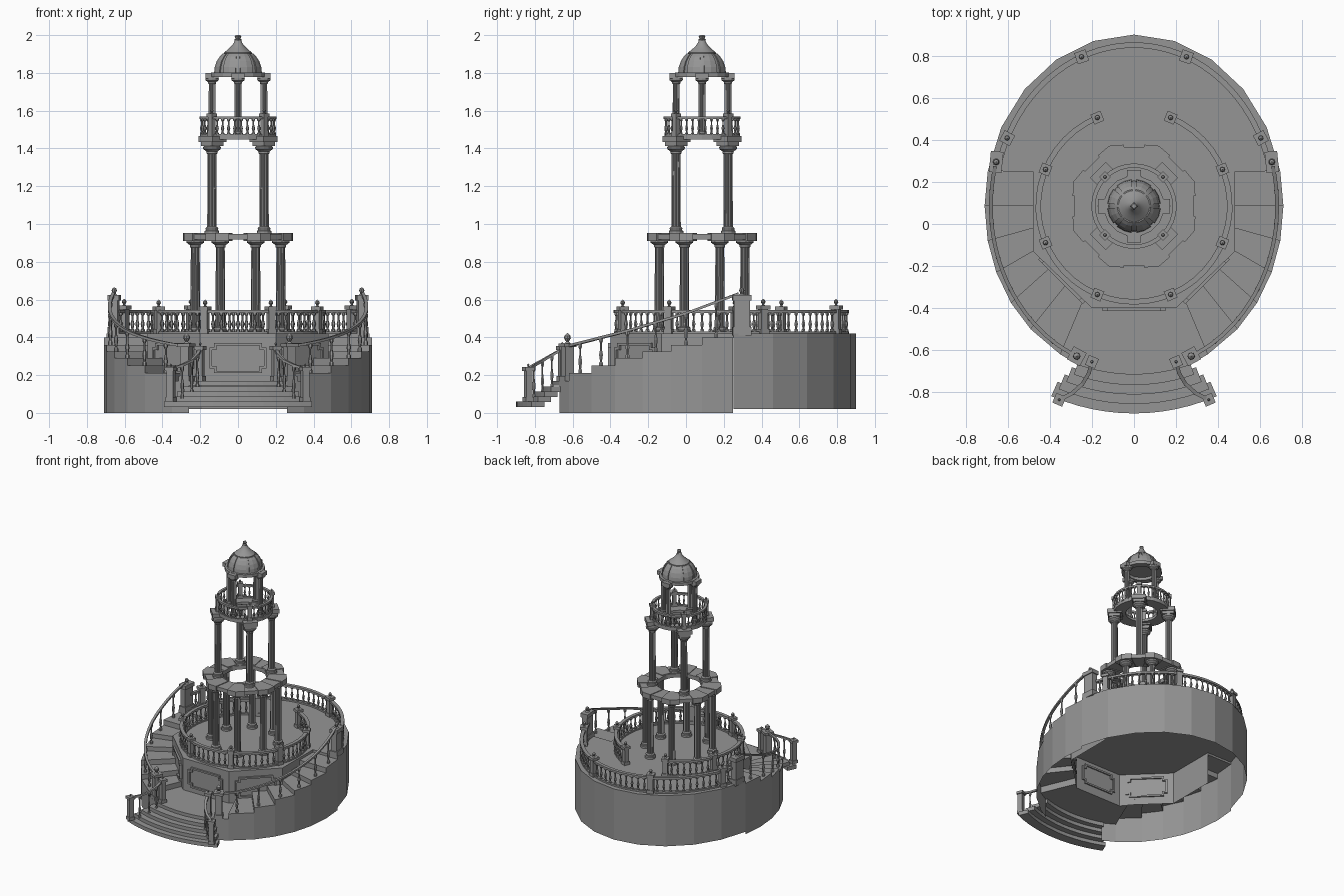
import bpy, bmesh
from math import sin, cos, pi, radians, sqrt, atan2, hypot
from mathutils import Matrix, Vector

if "Cube" in bpy.data.objects:
    bpy.data.objects.remove(bpy.data.objects["Cube"])

CY = 0.085          # tower axis lies at x=0, y=CY
FL = 0.42           # terrace level
stone = bpy.data.materials.new("dark_grey_stone")
stone.diffuse_color = (.3, .3, .3, 1)
stone.use_nodes = True
stone.node_tree.nodes["Principled BSDF"].inputs["Base Color"].default_value = stone.diffuse_color


def finish(name, bm, smooth=False):
    bmesh.ops.recalc_face_normals(bm, faces=bm.faces)
    me = bpy.data.meshes.new(name)
    bm.to_mesh(me)
    bm.free()
    me.materials.append(stone)
    ob = bpy.data.objects.new(name, me)
    bpy.context.collection.objects.link(ob)
    if smooth:
        bpy.ops.object.select_all(action='DESELECT')
        ob.select_set(True)
        bpy.context.view_layer.objects.active = ob
        bpy.ops.object.shade_smooth_by_angle(angle=radians(35))


def skin(bm, loops, wrap=False):
    rows = [[bm.verts.new(p) for p in lp] for lp in loops]
    for a, b in list(zip(rows, rows[1:])) + ([(rows[-1], rows[0])] if wrap else []):
        for i in range(len(a)):
            j = (i + 1) % len(a)
            bm.faces.new((a[i], a[j], b[j], b[i]))
    if not wrap:
        bm.faces.new(rows[0][::-1])
        bm.faces.new(rows[-1])


def lathe(bm, prof, x, y, z=0, n=10, flute=0):
    skin(bm, [[(x + r * (1 - flute * (i % 2)) * cos(2 * pi * i / n),
                y + r * (1 - flute * (i % 2)) * sin(2 * pi * i / n), z + h)
               for i in range(n)] for r, h in prof])


def prism(bm, poly, z0, z1):
    skin(bm, [[(x, y, z) for x, y in poly] for z in (z0, z1)])


def ring(bm, outer, inner, z0, z1, M=Matrix()):
    loops = [(outer, z0), (outer, z1), (inner, z1), (inner, z0)]
    skin(bm, [[M @ Vector((x, y, z)) for x, y in lp] for lp, z in loops], wrap=True)


def box(bm, x, y, z0, z1, w, d, a=0):
    c, s = cos(a), sin(a)
    prism(bm, [(x + u * w / 2 * c - v * d / 2 * s, y + u * w / 2 * s + v * d / 2 * c)
               for u, v in ((-1, -1), (1, -1), (1, 1), (-1, 1))], z0, z1)


def sweep(bm, pts, w, h):
    loops = []
    for i, p in enumerate(pts):
        a, b = pts[max(i - 1, 0)], pts[min(i + 1, len(pts) - 1)]
        l = hypot(b[0] - a[0], b[1] - a[1])
        nx, ny = -(b[1] - a[1]) / l * w / 2, (b[0] - a[0]) / l * w / 2
        loops.append([(p[0] + s * nx, p[1] + s * ny, p[2] + t) for s, t in ((-1, 0), (1, 0), (1, h), (-1, h))])
    skin(bm, loops)


def wall(bm, pts, z0, z1):
    for a, b in zip(pts, pts[1:]):
        bm.faces.new([bm.verts.new(p) for p in ((*a, z0), (*b, z0), (*b, z1), (*a, z1))])


def ell(deg, rx, ry):
    return rx * cos(radians(deg)), CY + ry * sin(radians(deg))


def circ(r, n, off=0.0):
    return [ell(360 * (i + off) / n, r, r) for i in range(n)]


def ell_x(y, rx=0.71, ry=0.81):
    return rx * sqrt(max(0, 1 - ((y - CY) / ry) ** 2))


def baluster(bm, x, y, z0, z1, r=0.01):
    h = z1 - z0
    lathe(bm, [(r, 0), (r, .1 * h), (r * .5, .16 * h), (r, .4 * h), (r * .45, .62 * h),
               (r * .45, .82 * h), (r, .9 * h), (r, h)], x, y, z0, 6)


def post(bm, x, y, z0, z1, w, a=0, b=0.012):
    box(bm, x, y, z0, z0 + .025, w * 1.25, w * 1.25, a)
    box(bm, x, y, z0, z1, w, w, a)
    box(bm, x, y, z1 - .012, z1 + .008, w * 1.4, w * 1.4, a)
    lathe(bm, [(b * .9, 0), (b * .4, .5 * b), (b, 1.5 * b), (b * .9, 2.2 * b), (b * .1, 3 * b)], x, y, z1 + .008, 8)


# terrace slab and curved back wall
inner = [(.24, -.36), (.32, -.285), (.40, -.21), (.48, -.13), (.48, -.02), (.48, CY), (.48, .25)]
outer = [(ell_x(y), y) for y in (-.62, -.5, -.375, -.23, -.08, CY, .25)]
back = [ell(11.75 + 15.65 * i, .71, .815) for i in range(11)]
front = [(-.48, .25), (-.48, -.13), (-.2, -.4), (.2, -.4), (.48, -.13), (.48, .25)]
bm = bmesh.new()
prism(bm, front + back, FL - .02, FL)
finish("terrace_floor", bm)
bm = bmesh.new()
wall(bm, back, .02, FL)
finish("back_wall", bm)

# faceted wall under the terrace, with notched panel frames
bm = bmesh.new()
wall(bm, front, .15, FL)
finish("inner_wall", bm)


def notched(w, h, n):
    out = []
    for sx, sy in ((1, 1), (-1, 1), (-1, -1), (1, -1)):
        c = [(w, h - n), (w - n, h - n), (w - n, h)]
        out += [(sx * x, sy * y) for x, y in (c if sx * sy > 0 else c[::-1])]
    return out


bm = bmesh.new()
for x, y, a in ((0, -.4, 0), (.34, -.265, pi / 4), (-.34, -.265, -pi / 4)):
    M = Matrix.Translation((x, y, .29)) @ Matrix.Rotation(a, 4, 'Z') @ Matrix.Rotation(pi / 2, 4, 'X')
    ring(bm, notched(.15, .08, .024), notched(.137, .067, .024), -.01, .014, M)
finish("wall_panel_frames", bm)

# twin curved side stairs
tops = [.21, .25, .29, .325, .36, .40]
bm = bmesh.new()
for s in (-1, 1):
    I = [(s * x, y) for x, y in inner]
    O = [(s * x, y) for x, y in outer]
    for k, z in enumerate(tops):
        prism(bm, [I[k], O[k], O[k + 1], I[k + 1]], z - .015, z)
        wall(bm, [O[k], O[k + 1]], 0, z)
        wall(bm, [I[k], O[k]], (.17 if k == 0 else tops[k - 1]) - .015, z)
    wall(bm, [I[6], O[6]], .385, FL)
    wall(bm, [(s * .26, -.67), O[0]], 0, .17)
finish("side_stairs", bm)

# landing and fan-shaped front steps
bm = bmesh.new()
arc = [(.8 * sin(t * .055), CY - .8 * cos(t * .055)) for t in range(-6, 7)]
prism(bm, [(.2, -.4), (-.2, -.4), (-.24, -.36), (-outer[0][0], -.62)] + arc +
      [(outer[0][0], -.62), (.24, -.36)], .145, .17)
radii = [.985, .94, .895, .85, .81]
for k in range(4):
    pts = []
    t = (.25 + (radii[k] - .8) / .18 * .15) / radii[k]
    for r, d in ((radii[k], 1), (radii[k + 1] - .03, -1)):
        pts += [(r * sin(d * t * i / 6), CY - r * cos(t * i / 6)) for i in range(-6, 7)]
    z = .06 + .027 * k
    prism(bm, pts, z - .03, z)
finish("front_steps_and_landing", bm)

# front flared railings
bm = bmesh.new()
for s in (-1, 1):
    path = [(s * x, y, z) for x, y, z in ((.2, -.655, .33), (.215, -.71, .30), (.245, -.76, .27),
                                          (.295, -.805, .245), (.355, -.835, .225))]
    sweep(bm, path, .018, .014)
    for p in path[1:4]:
        baluster(bm, p[0], p[1], p[2] - .17, p[2] + .003)
    post(bm, s * .355, -.835, .06, .235, .036, s * .4, .006)
    post(bm, s * .2, -.655, .17, .345, .036, s * .4, .007)
    post(bm, s * .272, -.628, .17, .36, .05, s * .5, .018)
finish("front_railings", bm)

# outer stair railings
keys = [(-.63, .345), (-.3, .43), (0, .52), (.28, .625)]


def rail_z(y):
    for (a, za), (b, zb) in zip(keys, keys[1:]):
        if y <= b:
            break
    return za + (zb - za) * (y - a) / (b - a)


bm = bmesh.new()
for s in (-1, 1):
    ys = [-.625 + .05 * i for i in range(19)]
    sweep(bm, [(s * ell_x(y, .68, .78), y, rail_z(y)) for y in ys], .018, .014)
    for k, y in enumerate((-.56, -.45, -.31, -.16, 0, .16)):
        baluster(bm, s * ell_x(y, .68, .78), y, tops[k], rail_z(y) + .003, .012)
    x, y = s * .655, .295
    box(bm, x, y, FL - .01, .455, .06, .1, s * .1)
    box(bm, x, y, FL, .6, .045, .085, s * .1)
    box(bm, x, y, .595, .625, .06, .1, s * .1)
    lathe(bm, [(.016, 0), (.008, .008), (.014, .022), (.012, .032), (.001, .04)], x, y, .625, 8)
finish("stair_railings", bm)


# circular balustrades on the terrace
def balustrade(bm, rx, ry, angs, per):
    path = [ell(angs[0] + (angs[-1] - angs[0]) * i / 40, rx, ry) for i in range(41)]
    sweep(bm, [(*p, FL) for p in path], .024, .012)
    sweep(bm, [(*p, .53) for p in path], .026, .016)
    for a, b in zip(angs, angs[1:]):
        m = max(2, round((b - a) / per))
        for i in range(1, m):
            baluster(bm, *ell(a + (b - a) * i / m, rx, ry), FL + .01, .532, .011)


bm = bmesh.new()
angs = [112.5 + 45 * i for i in range(8)]
balustrade(bm, .455, .455, angs, 5.6)
for a in angs:
    post(bm, *ell(a, .455, .455), FL, .555, .036, radians(a))
finish("inner_balustrade", bm)
bm = bmesh.new()
angs = [17, 25, 68, 112, 155, 163]
balustrade(bm, .665, .765, angs, 4)
for a in angs[1:-1]:
    x, y = ell(a, .665, .765)
    post(bm, x, y, FL, .56, .04, atan2(y - CY, x))
finish("back_balustrade", bm)


# tower columns
def column(bm, x, y, z0, z1, r):
    lathe(bm, [(r * 1.6, 0), (r * 1.6, r * .6), (r * 1.35, r * .8), (r * 1.4, r * 1.3), (r, r * 1.6)], x, y, z0, 12)
    lathe(bm, [(r * 1.05, r * 1.5), (r * .98, z1 - z0 - 1.6 * r)], x, y, z0, 24, .14)
    lathe(bm, [(r, -1.9 * r), (r * 1.2, -1.7 * r), (r * 1.2, -1.3 * r), (r * 1.9, -.8 * r),
               (r * 2, -.3 * r), (r * 1.5, 0)], x, y, z1, 12)


for name, n, off, R, z0, z1, r in (("lower_columns", 8, 22.5, .245, FL, .92, .024),
                                   ("middle_columns", 4, 45, .195, .948, 1.415, .024),
                                   ("upper_columns", 4, 0, .137, 1.465, 1.775, .018)):
    bm = bmesh.new()
    for i in range(n):
        column(bm, *ell(off + 360 * i / n, R, R), z0, z1, r)
    finish(name, bm)

# lower octagonal ring beam with wedge blocks over the columns
bm = bmesh.new()
ring(bm, circ(.305, 8, .5), circ(.168, 8, .5), .917, .947)
for i in range(8):
    a = 22.5 + 45 * i
    prism(bm, [ell(a - 13, .296, .296), ell(a, .31, .31), ell(a + 13, .296, .296),
               ell(a + 13, .17, .17), ell(a - 13, .17, .17)], .911, .952)
finish("lower_ring_beam", bm)

# balcony with bearing blocks and railing
bm = bmesh.new()
ring(bm, circ(.2, 24), circ(.115, 24), 1.447, 1.467)
for i in range(4):
    a = 45 + 90 * i
    box(bm, *ell(a, .193, .193), 1.413, 1.44, .085, .085, radians(a))
    box(bm, *ell(a, .19, .19), 1.435, 1.467, .105, .105, radians(a))
finish("balcony_floor", bm)
bm = bmesh.new()
ring(bm, circ(.203, 32), circ(.183, 32), 1.556, 1.57)
ring(bm, circ(.2, 32), circ(.186, 32), 1.467, 1.477)
for i in range(36):
    if i % 9:
        baluster(bm, *ell(45 + 10 * i, .193, .193), 1.473, 1.558, .009)
    else:
        post(bm, *ell(45 + 10 * i, .195, .195), 1.467, 1.578, .028, pi / 4, .008)
finish("balcony_railing", bm)

# cornice under the dome
bm = bmesh.new()
ring(bm, circ(.145, 16, .5), circ(.1, 16, .5), 1.778, 1.802)
for i in range(4):
    box(bm, *ell(90 * i, .138, .138), 1.77, 1.8, .068, .068, radians(90 * i))
finish("dome_cornice", bm)

# dome shell, raised panels and pointed finial
prof = [(.121, 1.8), (.118, 1.83), (.107, 1.862), (.09, 1.888), (.074, 1.903)]
bm = bmesh.new()
lathe(bm, prof + [(.074, 1.908), (.066, 1.914), (.048, 1.929), (.032, 1.945), (.022, 1.96), (.016, 1.975)], 0, CY, 0, 24)
finish("dome", bm, True)
bm = bmesh.new()
for i in range(8):
    skin(bm, [[(*ell(45 * i + 22.5 + t * sgn, r + q, r + q), z) for q, sgn in ((-.004, 1), (.006, -1))
               for t in (-17, 0, 17)] for r, z in prof])
finish("dome_panels", bm)
bm = bmesh.new()
lathe(bm, [(.016, 1.968), (.02, 1.976), (.013, 1.982), (.018, 1.992), (.012, 2.0)], 0, CY, 0, 8, .2)
finish("dome_finial", bm)
